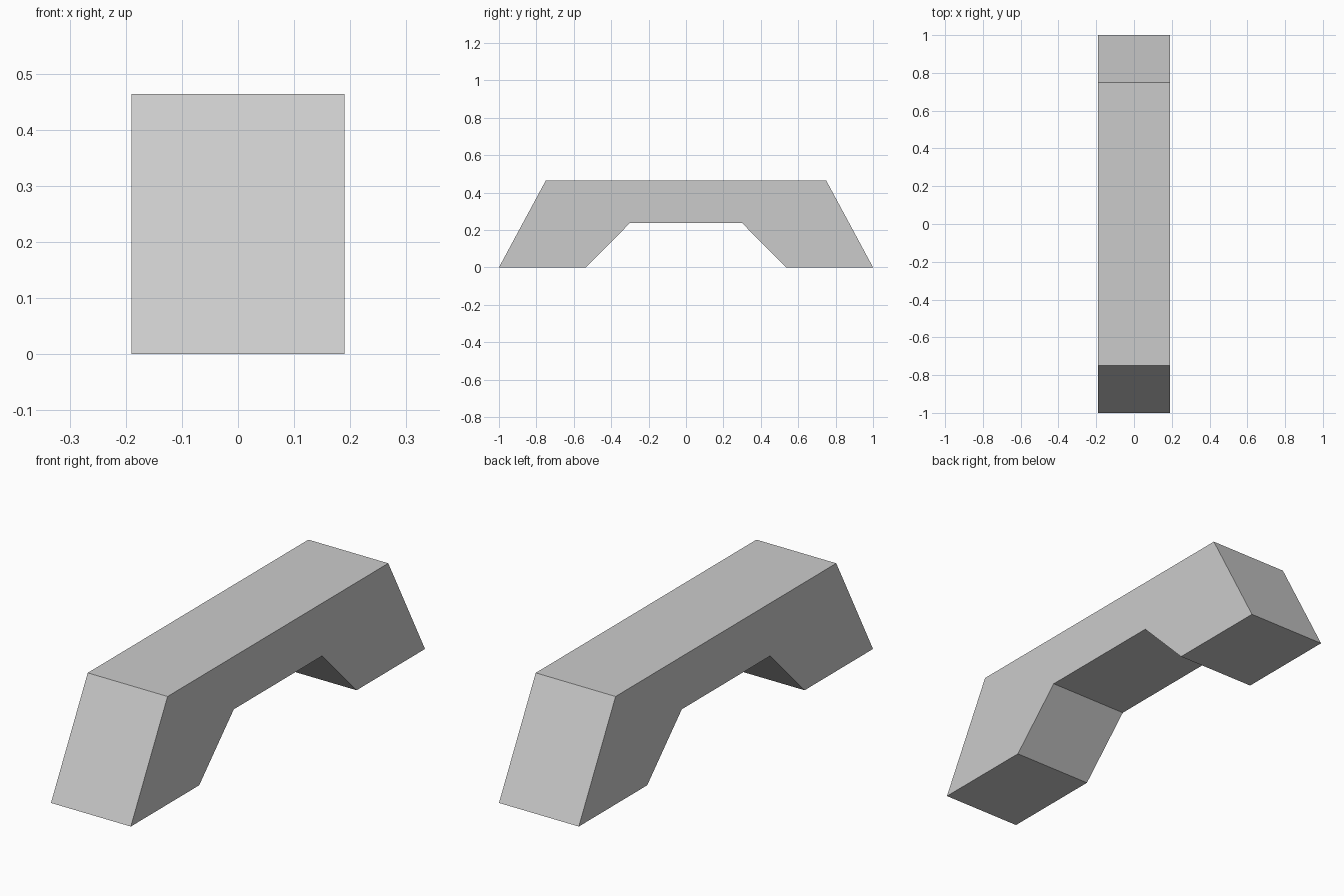
import bpy
import bmesh

if "Cube" in bpy.data.objects:
    bpy.data.objects.remove(bpy.data.objects["Cube"])

# Single flat grey
grey = bpy.data.materials.new("light grey")
grey.diffuse_color = (0.6, 0.6, 0.6, 1.0)
grey.use_nodes = True
grey.node_tree.nodes["Principled BSDF"].inputs["Base Color"].default_value = grey.diffuse_color

# Half of the side profile (y, z), mirrored into the full arched handle
HALF_WIDTH = 0.19
half = [(0.30, 0.237), (0.535, 0.0), (1.0, 0.0), (0.75, 0.464)]
profile = half + [(-y, z) for y, z in reversed(half)]

# Extrude the profile across x
bm = bmesh.new()
face = bm.faces.new([bm.verts.new((-HALF_WIDTH, y, z)) for y, z in profile])
result = bmesh.ops.extrude_face_region(bm, geom=[face], use_keep_orig=True)
moved = [g for g in result["geom"] if isinstance(g, bmesh.types.BMVert)]
bmesh.ops.translate(bm, verts=moved, vec=(2 * HALF_WIDTH, 0, 0))
bmesh.ops.recalc_face_normals(bm, faces=bm.faces)

mesh = bpy.data.meshes.new("arched_handle")
bm.to_mesh(mesh)
bm.free()
mesh.materials.append(grey)
handle = bpy.data.objects.new("arched_handle", mesh)
bpy.context.collection.objects.link(handle)
